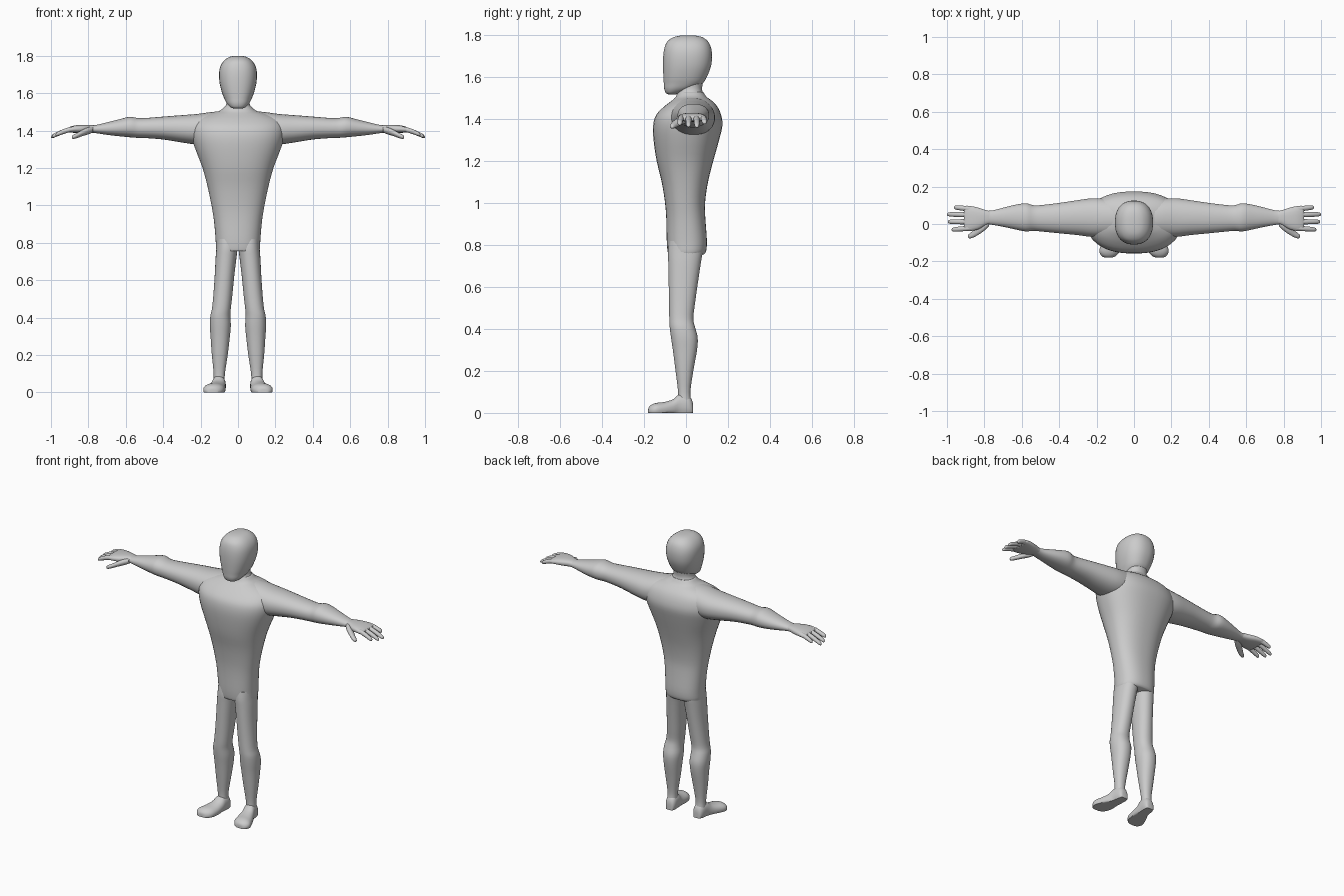
import bpy, bmesh, math
from mathutils import Vector

grey = bpy.data.materials.new("plain grey")
grey.diffuse_color = (0.6, 0.6, 0.6, 1)


def spline(p0, p1, p2, p3, t):
    return [0.5 * (2 * b + (c - a) * t + (2 * a - 5 * b + 4 * c - d) * t * t
                   + (3 * b - a - 3 * c + d) * t ** 3)
            for a, b, c, d in zip(p0, p1, p2, p3)]


def loft(name, axis, sections, sides=28, power=2.2, steps=3, mirror=False, floor=None):
    """Skin rounded rings; section = position on axis, then min/max of the other two axes."""
    last = len(sections) - 1
    rows = []
    for i in range(last):
        pts = [sections[min(max(i + k, 0), last)] for k in (-1, 0, 1, 2)]
        rows += [spline(*pts, s / steps) for s in range(steps)]
    rows.append(sections[-1])
    bm = bmesh.new()
    rings = []
    for pos, a0, a1, b0, b1 in rows:
        ring = []
        for k in range(sides):
            ang = 2 * math.pi * (k + 0.5) / sides
            c, s = math.cos(ang), math.sin(ang)
            a = (a0 + a1) / 2 + (a1 - a0) / 2 * math.copysign(abs(c) ** (2 / power), c)
            b = (b0 + b1) / 2 + (b1 - b0) / 2 * math.copysign(abs(s) ** (2 / power), s)
            co = {"x": (pos, a, b), "y": (a, pos, b), "z": (a, b, pos)}[axis]
            if floor is not None:
                co = (co[0], co[1], max(co[2], floor))
            ring.append(bm.verts.new(Vector(co)))
        rings.append(ring)
    for r0, r1 in zip(rings, rings[1:]):
        for k in range(sides):
            n = (k + 1) % sides
            bm.faces.new((r0[k], r0[n], r1[n], r1[k]))
    bm.faces.new(rings[0])
    bm.faces.new(rings[-1])
    bmesh.ops.recalc_face_normals(bm, faces=bm.faces)
    mesh = bpy.data.meshes.new(name)
    bm.to_mesh(mesh)
    bm.free()
    mesh.materials.append(grey)
    obj = bpy.data.objects.new(name, mesh)
    bpy.context.collection.objects.link(obj)
    if mirror:
        mod = obj.modifiers.new("mirror", "MIRROR")
        mod.use_mirror_merge = False
    bpy.ops.object.select_all(action="DESELECT")
    obj.select_set(True)
    bpy.context.view_layer.objects.active = obj
    bpy.ops.object.shade_smooth_by_angle(angle=math.radians(50))
    return obj


# Torso, from the hem up to the base of the neck: height, half width, front, back
torso = [(0.755, .113, -.084, .085), (0.77, .118, -.088, .096), (0.82, .12, -.092, .1),
         (0.92, .129, -.094, .093), (1.0, .142, -.1, .091), (1.1, .163, -.116, .105),
         (1.2, .19, -.14, .13), (1.3, .228, -.155, .158), (1.37, .25, -.157, .174),
         (1.42, .25, -.143, .168), (1.46, .225, -.105, .15), (1.487, .165, -.07, .125),
         (1.505, .1, -.05, .1), (1.53, .07, -.038, .082)]
loft("torso", "z", [(z, -w, w, f, b) for z, w, f, b in torso], 40, 2.35)

# Neck
loft("neck", "z", [(1.45, -.1, .1, -.06, .1), (1.5, -.09, .09, -.05, .092),
                   (1.535, -.065, .065, -.04, .078), (1.57, -.062, .062, -.04, .08),
                   (1.63, -.07, .07, -.04, .095)])

# Head with a forward chin
head = [(1.518, .022, -.083, -.05), (1.525, .04, -.096, -.025), (1.545, .06, -.104, .035),
        (1.57, .073, -.106, .079), (1.6, .085, -.108, .099), (1.65, .098, -.11, .119),
        (1.7, .102, -.109, .125), (1.74, .096, -.103, .12), (1.77, .079, -.09, .106),
        (1.79, .054, -.062, .08), (1.798, .03, -.03, .05), (1.8, .008, 0, .02)]
loft("head", "z", [(z, -w, w, f, b) for z, w, f, b in head], 32, 2.35)

# Arms
loft("arm", "x", [(.06, -.07, .125, 1.34, 1.505), (.14, -.07, .135, 1.325, 1.5),
                  (.22, -.07, .138, 1.325, 1.489), (.3, -.06, .128, 1.336, 1.483),
                  (.4, -.05, .113, 1.352, 1.475), (.5, -.04, .101, 1.36, 1.467),
                  (.54, -.037, .101, 1.361, 1.468), (.58, -.04, .111, 1.364, 1.474),
                  (.64, -.028, .102, 1.37, 1.459), (.7, -.015, .087, 1.377, 1.444),
                  (.76, -.004, .072, 1.386, 1.43), (.8, .0, .072, 1.39, 1.428)], mirror=True)

# Palms
loft("palm", "x", [(.76, 0, .068, 1.389, 1.427), (.79, -.005, .074, 1.389, 1.43),
                   (.83, -.028, .087, 1.387, 1.431), (.87, -.038, .096, 1.388, 1.428),
                   (.9, -.038, .098, 1.389, 1.42), (.91, -.03, .09, 1.394, 1.413)],
     20, 2.6, mirror=True)

# Fingers curling downwards: root y, tip y, tip x
for label, y0, y1, tip in (("little", .08, .089, .962), ("ring", .049, .052, 1.0),
                           ("middle", .012, .012, .995), ("index", -.022, -.03, .975)):
    sec = []
    for t, r in ((0, .013), (.3, .014), (.6, .0135), (.85, .012), (.96, .009), (1, .003)):
        x = .87 + (tip - .87) * t
        y = y0 + (y1 - y0) * t
        z = 1.41 - .045 * ((x - .87) / .13) ** 1.5
        sec.append((x, y - r, y + r, z - r, z + r))
    loft(label + "_finger", "x", sec, 12, 2, 2, mirror=True)

# Thumbs
loft("thumb", "x", [(.775, -.012, .03, 1.39, 1.42), (.8, -.036, .012, 1.38, 1.418),
                    (.83, -.057, -.01, 1.371, 1.405), (.86, -.073, -.036, 1.36, 1.388),
                    (.88, -.077, -.051, 1.355, 1.378), (.888, -.07, -.06, 1.358, 1.37)],
     14, 2, mirror=True)

# Legs
loft("leg", "z", [(.05, .07, .132, -.04, .027), (.1, .07, .13, -.038, .021),
                  (.2, .055, .14, -.05, .035), (.3, .043, .147, -.063, .053),
                  (.36, .038, .151, -.072, .056), (.41, .041, .148, -.078, .043),
                  (.45, .038, .139, -.08, .035), (.52, .03, .132, -.081, .043),
                  (.62, .02, .125, -.083, .057), (.72, .008, .12, -.085, .072),
                  (.77, .002, .116, -.086, .08), (.82, .002, .114, -.08, .08)], mirror=True)

# Feet with flat soles, toes turned slightly outwards: y, centre x, half width, top
foot = [(.034, .098, .015, .035), (.029, .098, .026, .06), (.01, .099, .034, .085),
        (-.03, .103, .037, .09), (-.06, .11, .043, .066), (-.1, .12, .052, .053),
        (-.14, .13, .056, .048), (-.163, .134, .046, .04), (-.176, .136, .03, .029),
        (-.18, .137, .015, .018)]
loft("foot", "y", [(y, c - w, c + w, -.02, top) for y, c, w, top in foot],
     24, 2.2, mirror=True, floor=0)
